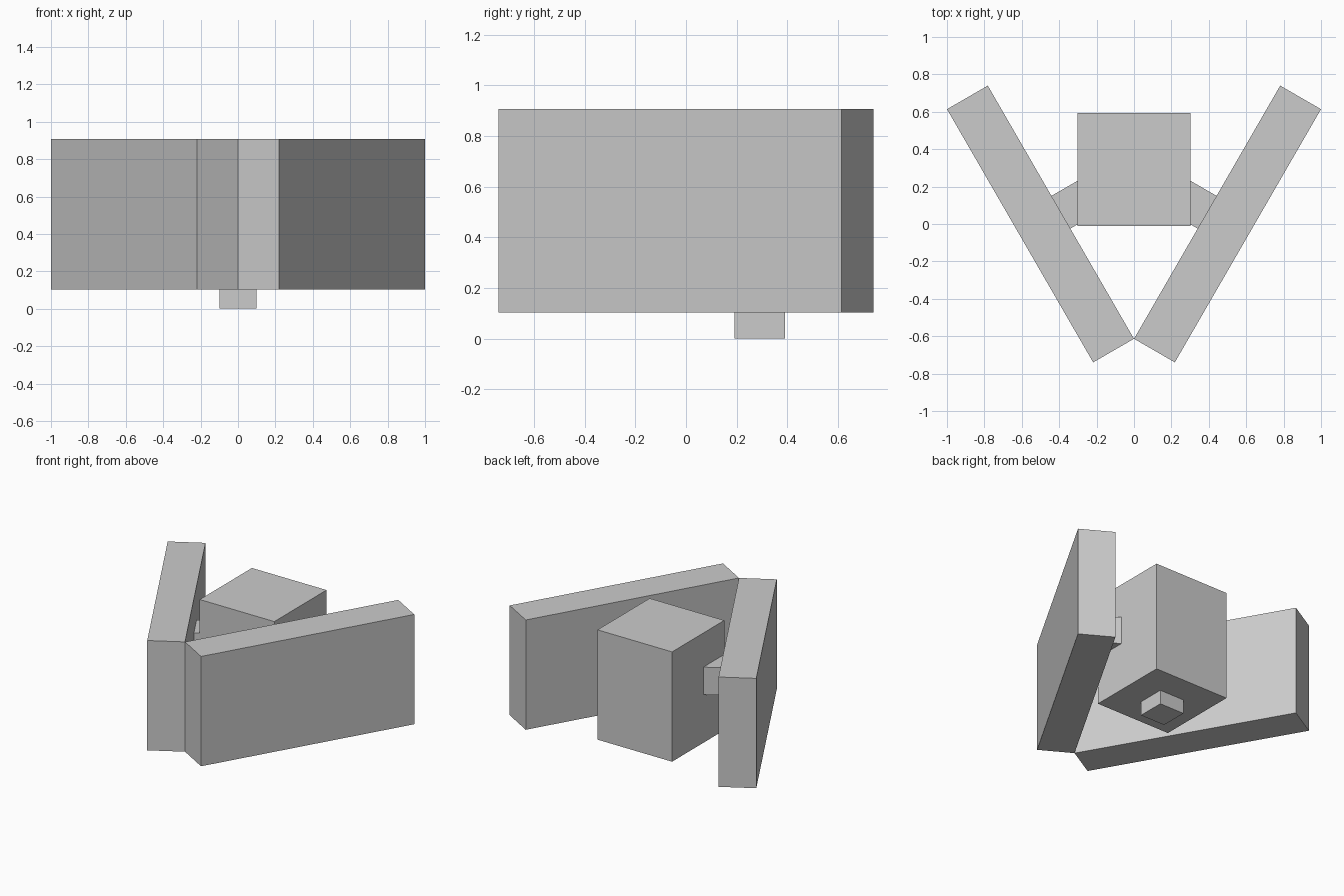
import bpy
from math import radians, cos, sin
from mathutils import Vector

if "Cube" in bpy.data.objects:
    bpy.data.objects.remove(bpy.data.objects["Cube"])

HEIGHT = 0.805              # shared height of hub and panels
BASE = 0.103                # underside of hub and panels
HUB_Y = 0.291
PANEL_L, PANEL_W = 1.563, 0.252
ANGLE = radians(60)


def box(name, size, location, turn=0.0):
    bpy.ops.mesh.primitive_cube_add(size=1, location=location, rotation=(0, 0, turn))
    ob = bpy.context.object
    ob.name = name
    ob.scale = size
    bpy.ops.object.transform_apply(location=False, rotation=False, scale=True)
    return ob


# Central hub and the small foot under it
mid_z = BASE + HEIGHT / 2
box("hub", (0.605, 0.605, HEIGHT), (0, HUB_Y, mid_z))
foot_h = BASE + 0.05
box("foot", (0.2, 0.2, foot_h), (0, HUB_Y, foot_h / 2))

# Angled side panels, each joined to the hub by a short connector
for side, label in ((1, "right"), (-1, "left")):
    turn = ANGLE * side
    centre = Vector((0.5 * side, 0, mid_z))
    box(label + "_panel", (PANEL_L, PANEL_W, HEIGHT), centre, turn)
    inward = Vector((-sin(ANGLE) * side, cos(ANGLE), 0))
    spot = centre + inward * (PANEL_W / 2 + 0.075)
    spot.z = 0.557
    box(label + "_connector", (0.202, 0.25, 0.202), spot, turn)
